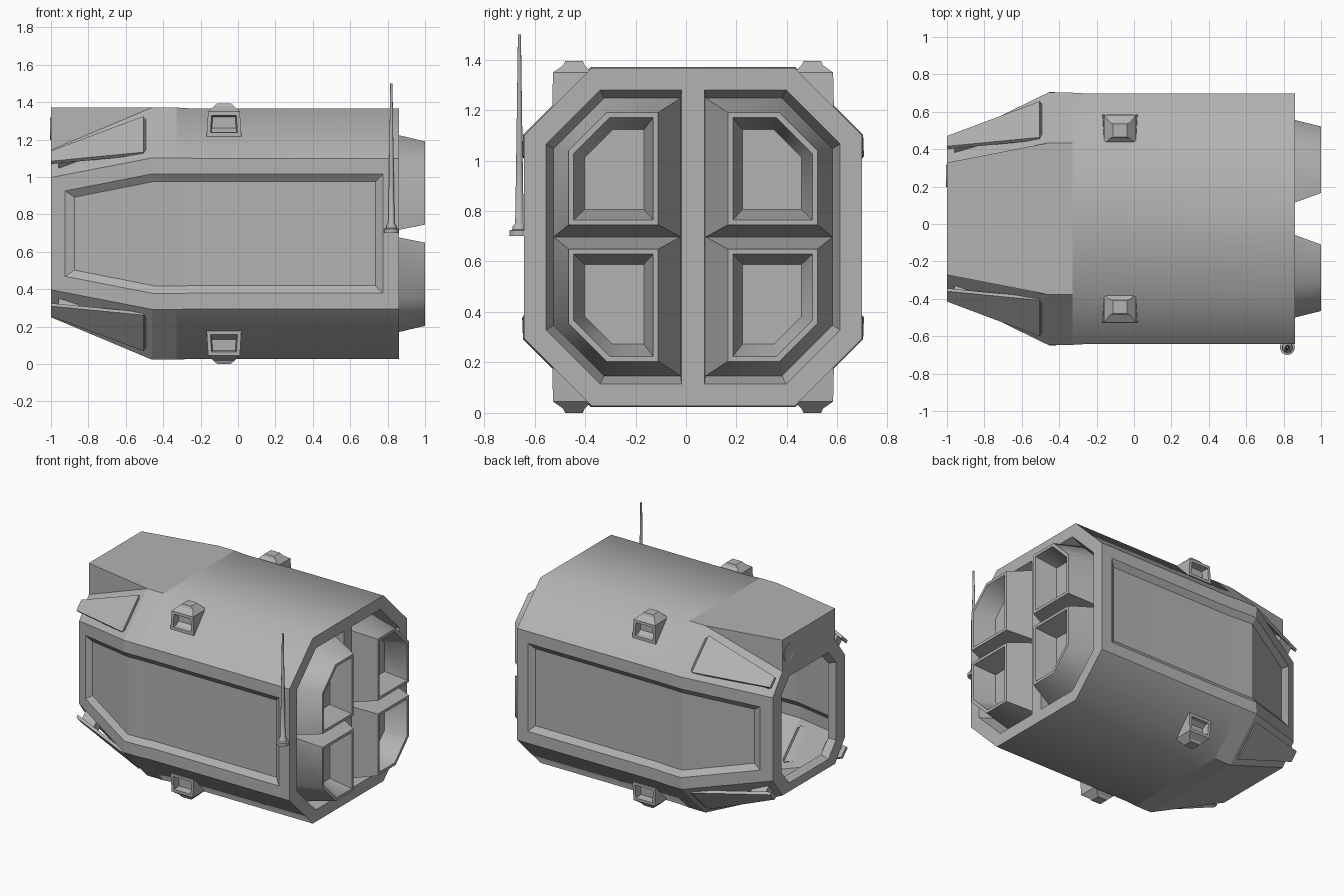
import bpy, bmesh, math
from mathutils import Vector

if "Cube" in bpy.data.objects:
    bpy.data.objects.remove(bpy.data.objects["Cube"])

YC, ZC = 0.028, 0.697          # axis of the hull
GREY = bpy.data.materials.new("dark_grey")
GREY.diffuse_color = (0.45, 0.45, 0.45, 1)
GREY.use_nodes = True
GREY.node_tree.nodes["Principled BSDF"].inputs["Base Color"].default_value = GREY.diffuse_color


def smooth(bm, is_sharp):
    """Smooth shading with the chosen edges kept sharp."""
    for f in bm.faces:
        f.smooth = True
    for e in bm.edges:
        e.smooth = not is_sharp(e)


def steep(e):
    return len(e.link_faces) != 2 or e.calc_face_angle() > math.radians(50)


def finish(name, bm, sy=1, sz=1, axis=True):
    """Mirror about the hull axis if asked, then store the mesh as an object."""
    for v in bm.verts:
        v.co.y *= sy
        v.co.z *= sz
    if sy * sz < 0:
        bmesh.ops.reverse_faces(bm, faces=bm.faces[:])
    me = bpy.data.meshes.new(name)
    bm.to_mesh(me)
    bm.free()
    me.materials.append(GREY)
    ob = bpy.data.objects.new(name, me)
    if axis:
        ob.location = (0, YC, ZC)
    bpy.context.collection.objects.link(ob)
    return ob


def loft(bm, rings, cap_start=False, cap_end=False):
    """Skin a list of equal-length point rings."""
    vs = [[bm.verts.new(p) for p in r] for r in rings]
    n = len(vs[0])
    for a, b in zip(vs, vs[1:]):
        for j in range(n):
            k = (j + 1) % n
            bm.faces.new((a[j], a[k], b[k], b[j]))
    if cap_start:
        bm.faces.new(vs[0][::-1])
    if cap_end:
        bm.faces.new(vs[-1])


def at(x, poly):
    return [(x, y, z) for y, z in poly]


def octagon(hy, hz, fy, fz):
    return [(hy, -fz), (hy, fz), (fy, hz), (-fy, hz),
            (-hy, fz), (-hy, -fz), (-fy, -hz), (fy, -hz)]


def cut_rect(y0, y1, z0, z1, c):
    return [(y0, z0), (y1, z0), (y1, z1 - c), (y1 - c, z1), (y0, z1)]


def half_bay(y0, y1, h, c):
    return [(y0, -h), (y1 - c, -h), (y1, -h + c), (y1, h - c), (y1 - c, h), (y0, h)]


def inset(bm, faces, t, d):
    bmesh.ops.inset_region(bm, faces=faces, thickness=t, depth=d,
                           use_even_offset=True, use_boundary=True)


QUADS = [(sy, sz) for sy in (1, -1) for sz in (1, -1)]
FRONT = octagon(0.674, 0.674, 0.405, 0.405)
BODY = octagon(0.669, 0.669, 0.403, 0.403)

# Hull: open nose with lip, tapered front, shallow band, straight body
bm = bmesh.new()
loft(bm, [at(-0.95, octagon(0.29, 0.36, 0.21, 0.27)), at(-1, octagon(0.31, 0.385, 0.225, 0.28)),
          at(-1, octagon(0.41, 0.447, 0.30, 0.30)), at(-0.46, FRONT),
          at(-0.33, FRONT), at(-0.24, BODY), at(0.86, BODY)])
bm.normal_update()
for s in (1, -1):              # recessed side panels
    side = [f for f in bm.faces
            if f.normal.y * s > 0.85 and f.calc_center_median().x > -0.9]
    inset(bm, side, 0.085, 0)
    inset(bm, side, 0.04, -0.03)


def hull_sharp(e):
    """The body behind the band blends softly over the top and bottom edges."""
    mid = (e.verts[0].co + e.verts[1].co) / 2
    small = len(e.link_faces) == 2 and e.calc_face_angle() < math.radians(10)
    soft = mid.x > -0.32 and abs(mid.z) > 0.6
    at_band = abs(mid.x + 0.33) < 0.01 and abs(mid.z) > 0.45
    return at_band or not (small or soft)


smooth(bm, hull_sharp)
finish("hull", bm)

# Rear frame with two engine bay openings
BAY = half_bay(0.045, 0.583, 0.583, 0.215)
bm = bmesh.new()
edges = []
for poly in (BODY, BAY, [(-y, z) for y, z in BAY]):
    vs = [bm.verts.new(p) for p in at(0.86, poly)]
    edges += [bm.edges.new((vs[i], vs[(i + 1) % len(vs)])) for i in range(len(vs))]
bmesh.ops.triangle_fill(bm, edges=edges, use_beauty=True, normal=(1, 0, 0))
bm.normal_update()
bmesh.ops.reverse_faces(bm, faces=[f for f in bm.faces if f.normal.x < 0])
finish("rear_frame", bm)

# Engine bay walls
for s in (1, -1):
    bm = bmesh.new()
    loft(bm, [at(0.86, BAY), at(0.76, half_bay(0.05, 0.553, 0.55, 0.2))])
    finish("engine_bay", bm, s)

# Four engine nozzles
for sy, sz in QUADS:
    bm = bmesh.new()
    loft(bm, [at(0.76, cut_rect(0.05, 0.553, 0.0, 0.55, 0.2)),
              at(1.0, cut_rect(0.138, 0.493, 0.048, 0.493, 0.151)),
              at(1.0, cut_rect(0.158, 0.473, 0.068, 0.473, 0.142)),
              at(0.85, cut_rect(0.195, 0.43, 0.108, 0.425, 0.11))], cap_end=True)
    bm.normal_update()
    smooth(bm, steep)
    finish("engine_nozzle", bm, sy, sz)

# Nose canopy: flat roof carried forward over the taper
bm = bmesh.new()
a, b, c, d, e, f = [bm.verts.new(p) for p in (
    (-0.46, -0.405, 0.674), (-0.46, 0.405, 0.674), (-1, 0.30, 0.674),
    (-1, -0.30, 0.674), (-1, 0.30, 0.447), (-1, -0.30, 0.447))]
for face in ((a, b, c, d), (b, e, c), (a, d, f), (d, c, e, f)):
    bm.faces.new(face)
finish("nose_canopy", bm)

# Round lamp in the canopy front
bm = bmesh.new()
N = 20
ANG = [2 * math.pi * i / N for i in range(N)]
loft(bm, [[(x, 0.23 + r * math.cos(t), 0.56 + r * math.sin(t)) for t in ANG]
          for x, r in ((-1.001, 0.03), (-1.0, 0.045), (-1.004, 0.06), (-0.97, 0.06))],
     cap_start=True)
finish("nose_lamp", bm)

# Fins on the diagonal faces, each with a small strut
R = math.sqrt(0.5)


def diag(x, u, v):             # u outward along the diagonal, v across it
    return (x, (u - v) * R, (u + v) * R)


for sy, sz in QUADS:
    bm = bmesh.new()
    loft(bm, [[diag(-1, f0, -0.039), diag(-0.505, r0, -0.136),
               diag(-0.505, r0, 0.136), diag(-1, f0, 0.039)]
              for f0, r0 in ((0.565, 0.73), (0.587, 0.752))], True, True)
    bmesh.ops.recalc_face_normals(bm, faces=bm.faces[:])
    bm.normal_update()
    top = max(bm.faces, key=lambda p: p.calc_center_median().dot(Vector((0, R, R))))
    inset(bm, [top], 0.024, 0.012)
    finish("fin", bm, sy, sz)

    bm = bmesh.new()
    loft(bm, [[diag(-0.96, 0.52, v), diag(-0.85, 0.55, v),
               diag(-0.85, 0.62, v), diag(-0.96, 0.59, v)] for v in (-0.035, 0.035)], True, True)
    bmesh.ops.recalc_face_normals(bm, faces=bm.faces[:])
    finish("fin_strut", bm, sy, sz)


# Thruster pods on the diagonal faces
def rect(x0, x1, y0, y1, z):
    return [(x0, y0, z), (x1, y0, z), (x1, y1, z), (x0, y1, z)]


for sy, sz in QUADS:
    bm = bmesh.new()
    loft(bm, [rect(-0.168, 0.018, 0.40, 0.558, 0.52),
              rect(-0.160, 0.010, 0.40, 0.555, 0.652),
              rect(-0.130, -0.020, 0.43, 0.515, 0.680),
              rect(-0.112, -0.038, 0.437, 0.507, 0.697)], True, True)
    bm.normal_update()
    window = max(bm.faces, key=lambda p: p.normal.y)
    inset(bm, [window], 0.02, 0)
    inset(bm, [window], 0.006, -0.05)
    finish("thruster_pod", bm, sy, sz)

# Whip antenna on the front rear edge
bm = bmesh.new()
loft(bm, [[(0.82 + r * math.cos(t), -0.66 + r * math.sin(t), z) for t in ANG]
          for z, r in ((0.70, 0.04), (0.722, 0.04), (0.726, 0.028), (0.742, 0.026),
                       (0.75, 0.017), (1.0, 0.013), (1.5, 0.006))], True, True)
bm.normal_update()
smooth(bm, steep)
finish("antenna", bm, axis=False)
